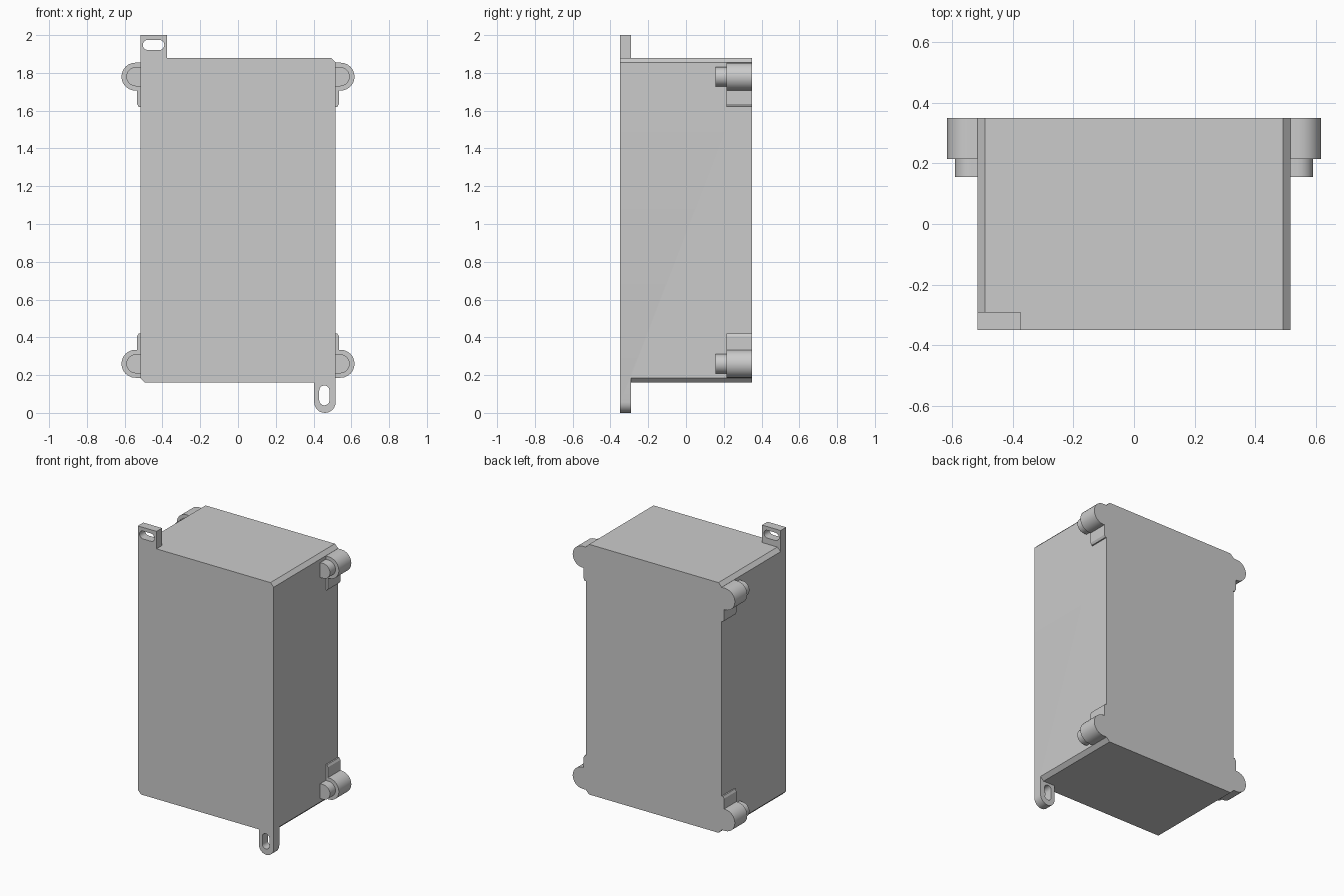
import bpy, bmesh
from math import sin, cos, radians

if "Cube" in bpy.data.objects:
    bpy.data.objects.remove(bpy.data.objects["Cube"])

grey = bpy.data.materials.new("plain grey")
grey.use_nodes = True
grey.diffuse_color = (0.6, 0.6, 0.6, 1)
grey.node_tree.nodes["Principled BSDF"].inputs["Base Color"].default_value = (0.6, 0.6, 0.6, 1)

W, BACK, FRONT = 0.517, 0.35, -0.35
LOW, HIGH, CH = 0.16, 1.88, 0.025
MID = (LOW + HIGH) / 2


def arc(x, z, r, start, end, steps=12):
    angles = [radians(start + (end - start) * i / steps) for i in range(steps + 1)]
    return [(x + r * cos(a), z + r * sin(a)) for a in angles]


def prism(name, outline, y0, y1):
    """Extrude an x-z outline along y."""
    bm = bmesh.new()
    face = bm.faces.new([bm.verts.new((x, y0, z)) for x, z in outline])
    new = bmesh.ops.extrude_face_region(bm, geom=[face])["geom"]
    bmesh.ops.translate(bm, vec=(0, y1 - y0, 0),
                        verts=[v for v in new if isinstance(v, bmesh.types.BMVert)])
    bmesh.ops.recalc_face_normals(bm, faces=bm.faces)
    mesh = bpy.data.meshes.new(name)
    bm.to_mesh(mesh)
    bm.free()
    mesh.materials.append(grey)
    ob = bpy.data.objects.new(name, mesh)
    bpy.context.collection.objects.link(ob)
    return ob


def combine(ob, other, operation):
    """Apply a boolean, remove the helper and merge flat faces."""
    mod = ob.modifiers.new("combine", "BOOLEAN")
    mod.object, mod.operation, mod.solver = other, operation, "EXACT"
    bpy.context.view_layer.objects.active = ob
    bpy.ops.object.modifier_apply(modifier=mod.name)
    bpy.data.objects.remove(other)
    bm = bmesh.new()
    bm.from_mesh(ob.data)
    bmesh.ops.remove_doubles(bm, verts=bm.verts, dist=0.0001)
    bmesh.ops.dissolve_limit(bm, angle_limit=radians(0.5), verts=bm.verts, edges=bm.edges)
    bm.to_mesh(ob.data)
    bm.free()


def smooth(ob):
    bpy.ops.object.select_all(action="DESELECT")
    ob.select_set(True)
    bpy.context.view_layer.objects.active = ob
    bpy.ops.object.shade_smooth_by_angle(angle=radians(35))


# Box with four chamfered long edges
body = prism("housing", [(-W + CH, LOW), (W - CH, LOW), (W, LOW + CH), (W, HIGH - CH),
                         (W - CH, HIGH), (-W + CH, HIGH), (-W, HIGH - CH), (-W, LOW + CH)],
             FRONT, BACK)

# Front mounting ears: square at the top, rounded at the bottom
TAB_BACK = -0.29
top_ear = [(-W, 1.8), (-0.375, 1.8), (-0.375, 2.0), (-W, 2.0)]
ear_r = 0.057
bottom_ear = [(W, 0.3)] + arc(W - ear_r, ear_r, ear_r, 0, -180) + [(W - 2 * ear_r, 0.3)]
combine(body, prism("top_ear", top_ear, FRONT, TAB_BACK), "UNION")
combine(body, prism("bottom_ear", bottom_ear, FRONT, TAB_BACK), "UNION")

# Screw slots through the ears
r = 0.027
slot = arc(-0.417, 1.948, r, -90, 90) + arc(-0.477, 1.948, r, 90, 270)
combine(body, prism("top_slot", slot, -0.4, -0.2), "DIFFERENCE")
slot = arc(0.457, 0.118, r, 0, 180) + arc(0.457, 0.067, r, 180, 360)
combine(body, prism("bottom_slot", slot, -0.4, -0.2), "DIFFERENCE")
smooth(body)

# Rear corner lugs with a stepped boss and a side pad
for side, sx in (("left", 1), ("right", -1)):
    for level, sz in (("top", 1), ("bottom", -1)):
        def place(points):
            return [(sx * x, MID + sz * z) for x, z in points]

        name = level + "_" + side
        cz = 0.76
        lug = [(W, cz - 0.074)] + arc(0.543, cz, 0.074, -90, 90) + [(W, cz + 0.074)]
        boss = [(W, cz - 0.051)] + arc(0.54, cz, 0.051, -90, 90) + [(W, cz + 0.051)]
        pad = [(W, 0.6), (0.526, 0.6), (0.534, 0.615), (0.534, cz - 0.074), (W, cz - 0.074)]
        smooth(prism("lug_" + name, place(lug), 0.215, BACK))
        smooth(prism("boss_" + name, place(boss), 0.155, 0.215))
        prism("pad_" + name, place(pad), 0.215, BACK)
